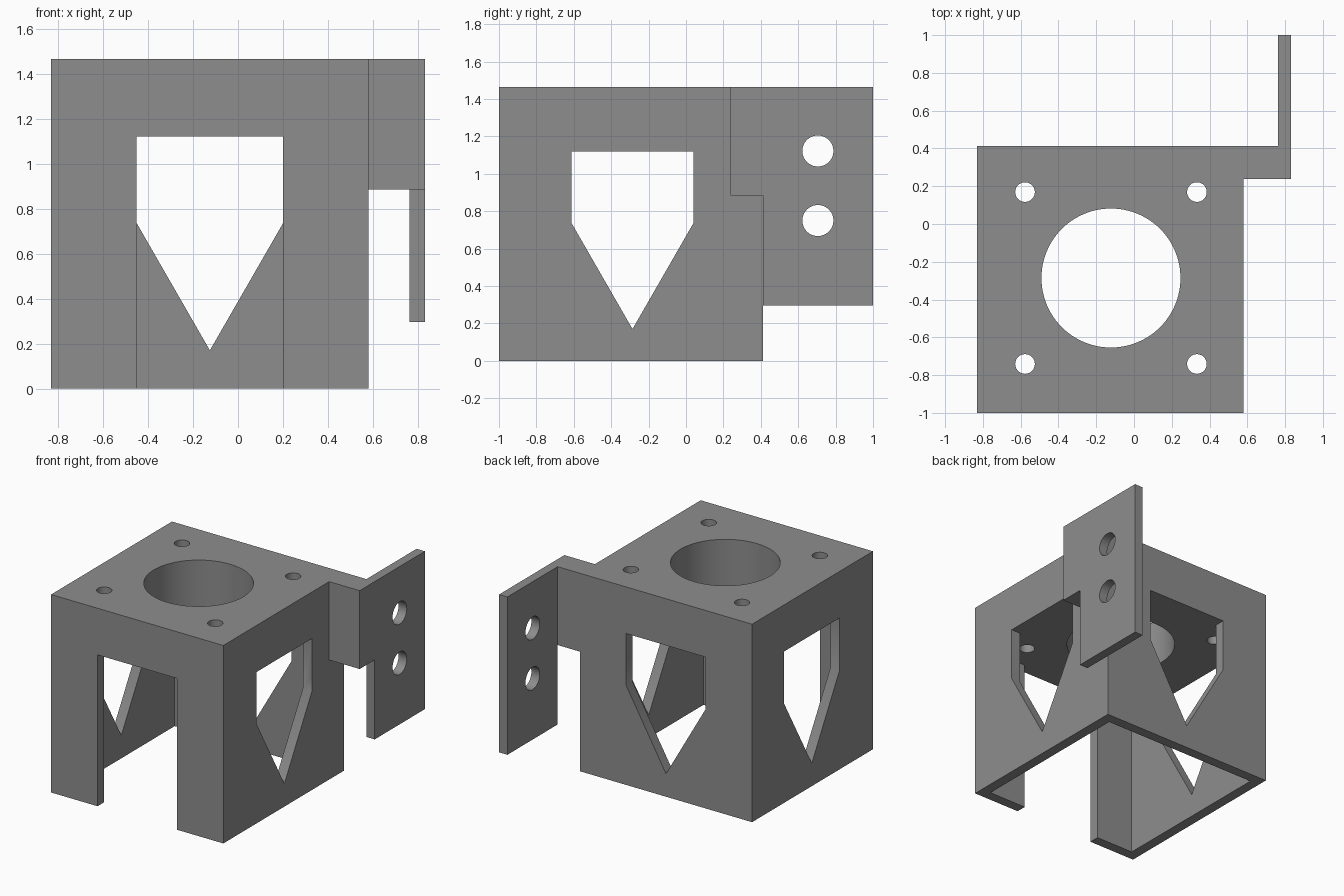
import bpy, bmesh, math
from mathutils import Vector

if "Cube" in bpy.data.objects:
    bpy.data.objects.remove(bpy.data.objects["Cube"])

H = 1.465                                 # overall height
X0, X1, Y0, Y1 = -0.83, 0.58, -1.0, 0.413  # outer walls of the housing
WALL = 0.075
CEILING = 1.12
CX, CY = -0.122, -0.286                   # centre of the hole pattern

grey = bpy.data.materials.new("grey plastic")
grey.diffuse_color = (0.27, 0.27, 0.27, 1)
grey.use_nodes = True
grey.node_tree.nodes["Principled BSDF"].inputs["Base Color"].default_value = grey.diffuse_color


def prism(name, points, axis, start, end):
    """Extrude a 2D profile along an axis (profile uses the other two axes in order)."""
    def place(p, t):
        c = list(p)
        c.insert("xyz".index(axis), t)
        return Vector(c)
    bm = bmesh.new()
    face = bm.faces.new([bm.verts.new(place(p, start)) for p in points])
    new = bmesh.ops.extrude_face_region(bm, geom=[face])["geom"]
    shift = place((0, 0), end - start)
    bmesh.ops.translate(bm, vec=shift, verts=[v for v in new if isinstance(v, bmesh.types.BMVert)])
    bmesh.ops.recalc_face_normals(bm, faces=bm.faces)
    mesh = bpy.data.meshes.new(name)
    bm.to_mesh(mesh)
    bm.free()
    mesh.materials.append(grey)
    obj = bpy.data.objects.new(name, mesh)
    bpy.context.collection.objects.link(obj)
    return obj


def rect(a0, a1, b0, b1):
    return [(a0, b0), (a1, b0), (a1, b1), (a0, b1)]


def circle(a, b, r, n):
    return [(a + r * math.cos(2 * math.pi * i / n), b + r * math.sin(2 * math.pi * i / n)) for i in range(n)]


def pointed_window(c):
    w = 0.325
    return [(c - w, CEILING), (c - w, 0.735), (c, 0.17), (c + w, 0.735), (c + w, CEILING)]


# Housing with the side bracket, as one outline
housing = prism("motor_mount", [(X0, Y0), (X1, Y0), (X1, 0.237), (0.83, 0.237), (0.83, 1.0),
                                (0.762, 1.0), (0.762, Y1), (X0, Y1)], "z", 0, H)

cutters = [
    # Space below the bracket arm and its hanging tab
    prism("bracket_cutter", [(0.1, -0.1), (1.1, -0.1), (1.1, 0.297), (Y1, 0.297),
                             (Y1, 0.885), (0.1, 0.885)], "x", X1, 0.9),
    # Hollow inside, open at the bottom
    prism("cavity_cutter", rect(X0 + WALL, X1 - WALL, Y0 + WALL, Y1 - WALL), "z", -0.1, CEILING),
    # Front doorway
    prism("doorway_cutter", rect(-0.45, 0.2, -0.1, CEILING), "y", -1.1, -0.8),
    # Pointed windows: both sides, then the back
    prism("side_window_cutter", pointed_window(CY), "x", -0.95, 0.7),
    prism("back_window_cutter", pointed_window(-0.125), "y", 0.2, 0.5),
    # Large shaft opening
    prism("shaft_cutter", circle(CX, CY, 0.368, 96), "z", 1.0, 1.6),
]
# Screw holes in the top plate
for sx in (-1, 1):
    for sy in (-1, 1):
        cutters.append(prism("screw_cutter", circle(CX + sx * 0.455, CY + sy * 0.455, 0.052, 32), "z", 1.0, 1.6))
# Bolt holes in the tab
for z in (0.75, 1.122):
    cutters.append(prism("bolt_cutter", circle(0.705, z, 0.083, 48), "x", 0.7, 0.9))

bpy.context.view_layer.objects.active = housing
housing.select_set(True)
for cutter in cutters:
    mod = housing.modifiers.new(cutter.name, "BOOLEAN")
    mod.operation = "DIFFERENCE"
    mod.solver = "EXACT"
    mod.object = cutter
    bpy.ops.object.modifier_apply(modifier=mod.name)
    bpy.data.objects.remove(cutter)

bpy.ops.object.shade_smooth_by_angle(angle=math.radians(30))
